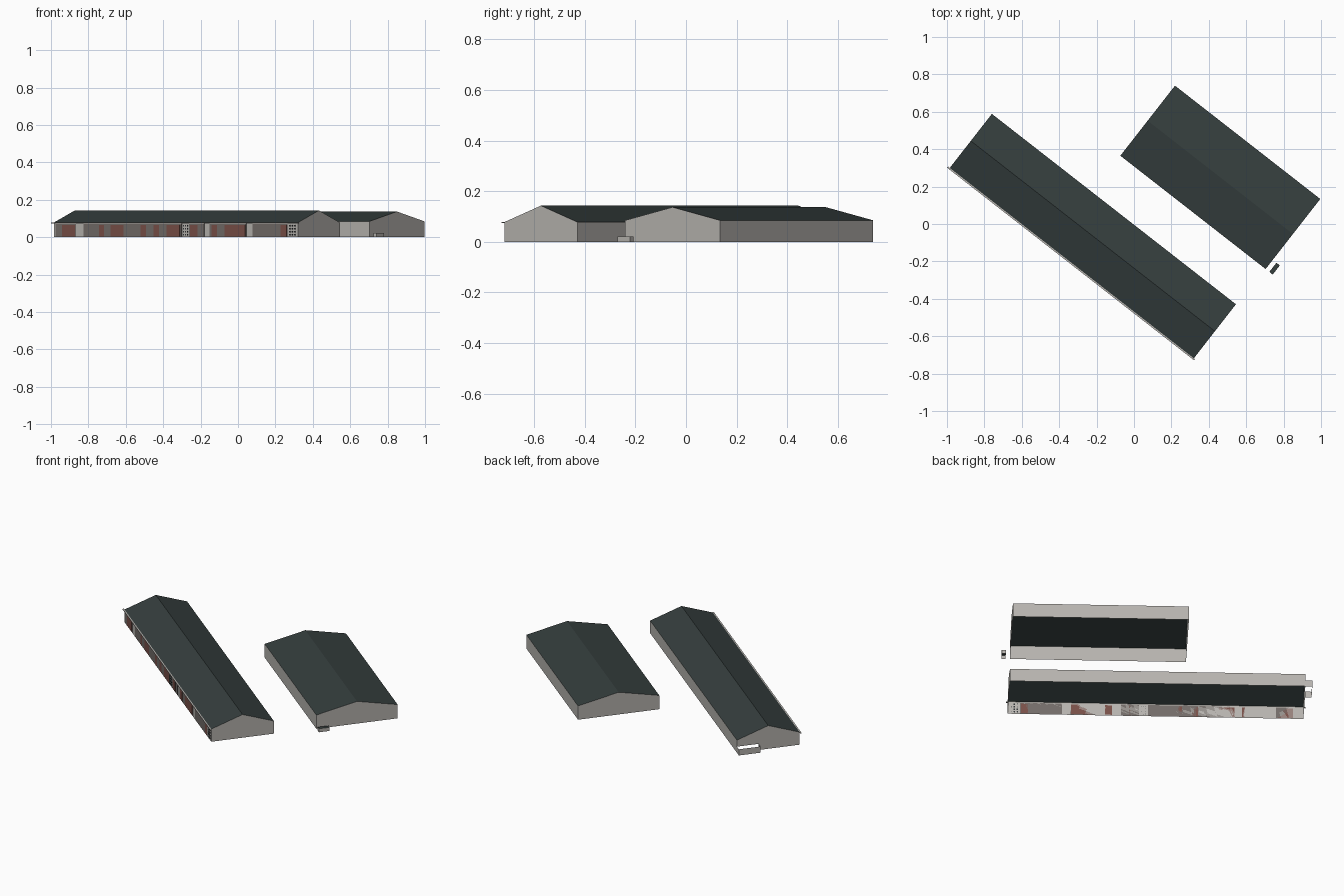
import bpy, bmesh, math
from mathutils import Matrix

if "Cube" in bpy.data.objects:
    bpy.data.objects.remove(bpy.data.objects["Cube"])


def material(name, rgb):
    m = bpy.data.materials.new(name)
    m.diffuse_color = (*rgb, 1)
    m.use_nodes = True
    m.node_tree.nodes["Principled BSDF"].inputs["Base Color"].default_value = m.diffuse_color
    return m


WALL = material("pale grey wall", (0.47, 0.455, 0.43))
ROOF = material("dark slate roof", (0.036, 0.049, 0.048))
RED = material("brick red", (0.19, 0.08, 0.065))
GREY = material("warm grey", (0.17, 0.15, 0.14))
DARK = material("dark window", (0.03, 0.033, 0.035))


def frame(x, y, deg=-37.95):
    return Matrix.Translation((x, y, 0)) @ Matrix.Rotation(math.radians(deg), 4, 'Z')


def mesh_object(name, matrix, faces, mat):
    """Object from separate polygons, welded at shared corners."""
    bm = bmesh.new()
    for pts in faces:
        bm.faces.new([bm.verts.new(p) for p in pts])
    bmesh.ops.remove_doubles(bm, verts=bm.verts, dist=1e-5)
    me = bpy.data.meshes.new(name)
    bm.to_mesh(me)
    bm.free()
    me.materials.append(mat)
    ob = bpy.data.objects.new(name, me)
    ob.matrix_world = matrix
    bpy.context.collection.objects.link(ob)
    return ob


def box_faces(x0, x1, y0, y1, z0, z1):
    a = [(x0, y0), (x1, y0), (x1, y1), (x0, y1)]
    sides = [[(*a[i], z0), (*a[(i + 1) % 4], z0), (*a[(i + 1) % 4], z1), (*a[i], z1)]
             for i in range(4)]
    return sides, [(*p, z1) for p in a], [(*p, z0) for p in reversed(a)]


def hall(name, matrix, L, W, eave, ridge, notch=None):
    """Open-bottomed gabled shell; notch = (width, height) doorway in the left gable."""
    left = [(0, 0, eave), (0, W / 2, ridge), (0, W, eave)]
    if notch:
        w, h = notch
        left += [(0, W, h), (0, W - w, h), (0, W - w, 0), (0, 0, 0)]
    else:
        left += [(0, W, 0), (0, 0, 0)]
    right = [(L, 0, 0), (L, W, 0), (L, W, eave), (L, W / 2, ridge), (L, 0, eave)]
    front = [(0, 0, 0), (L, 0, 0), (L, 0, eave), (0, 0, eave)]
    back = [(L, W, 0), (0, W, 0), (0, W, eave), (L, W, eave)]
    mesh_object(name + "_walls", matrix, [left, right, front, back], WALL)
    mesh_object(name + "_roof", matrix, [
        [(0, 0, eave), (L, 0, eave), (L, W / 2, ridge), (0, W / 2, ridge)],
        [(L, W, eave), (0, W, eave), (0, W / 2, ridge), (L, W / 2, ridge)]], ROOF)


# Long hall with a doorway in its left gable, and the wide hall
LA, WA = 1.655, 0.366
LB, WB = 0.985, 0.475
A = frame(-0.985, 0.30)
B = frame(-0.073, 0.365)
hall("long_hall", A, LA, WA, 0.078, 0.143, notch=(0.126, 0.038))
hall("wide_hall", B, LB, WB, 0.085, 0.137)

# Roofless porch walls around the doorway
sides, top, bottom = box_faces(-0.037, 0, WA - 0.126, WA, 0, 0.038)
mesh_object("porch_walls", A, [sides[0], sides[2], sides[3]], WALL)

# Small detached kiosk beside the wide hall
sides, top, bottom = box_faces(LB + 0.025, LB + 0.048, 0, 0.062, 0, 0.022)
mesh_object("kiosk_walls", B, sides, WALL)
mesh_object("kiosk_roof", B, [top], ROOF)

# Thin gutter along the front eave of the long hall
sides, top, bottom = box_faces(-0.012, LA + 0.008, -0.008, 0, 0.074, 0.078)
mesh_object("front_gutter", A, sides + [top, bottom], WALL)


def plates(name, spans, z0, z1, depth, mat):
    """Thin facade plates; spans are x positions as seen from the front."""
    faces = []
    for a, b in spans:
        u0, u1 = [(x + 0.985) / 1.305 * LA for x in (a, b)]
        s, t, bt = box_faces(u0, u1, -depth, 0, z0, z1)
        faces += s + [t, bt]
    mesh_object(name, A, faces, mat)


# Front facade: warm grey bays between pale entrance strips, red panels on top
plates("grey_bays", [(-0.975, -0.865), (-0.825, -0.30), (-0.26, -0.18),
                     (-0.15, 0.045), (0.08, 0.265)], 0.003, 0.072, 0.002, GREY)
reds = [(-0.94, -0.87), (-0.74, -0.715), (-0.68, -0.61), (-0.52, -0.49), (-0.45, -0.42),
        (-0.38, -0.31), (-0.255, -0.215), (-0.14, -0.11), (-0.07, 0.04), (0.23, 0.262)]
plates("red_panels", reds, 0.005, 0.066, 0.003, RED)

# Small dark window grids in two pale strips
for n, (x0, x1) in enumerate([(-0.295, -0.265), (0.27, 0.31)]):
    step = (x1 - x0) / 3
    cols = [(x0 + step * (i + 0.25), x0 + step * (i + 0.75)) for i in range(3)]
    for row in range(4):
        z = 0.01 + row * 0.016
        plates(f"window_row_{n}_{row}", cols, z, z + 0.008, 0.002, DARK)
